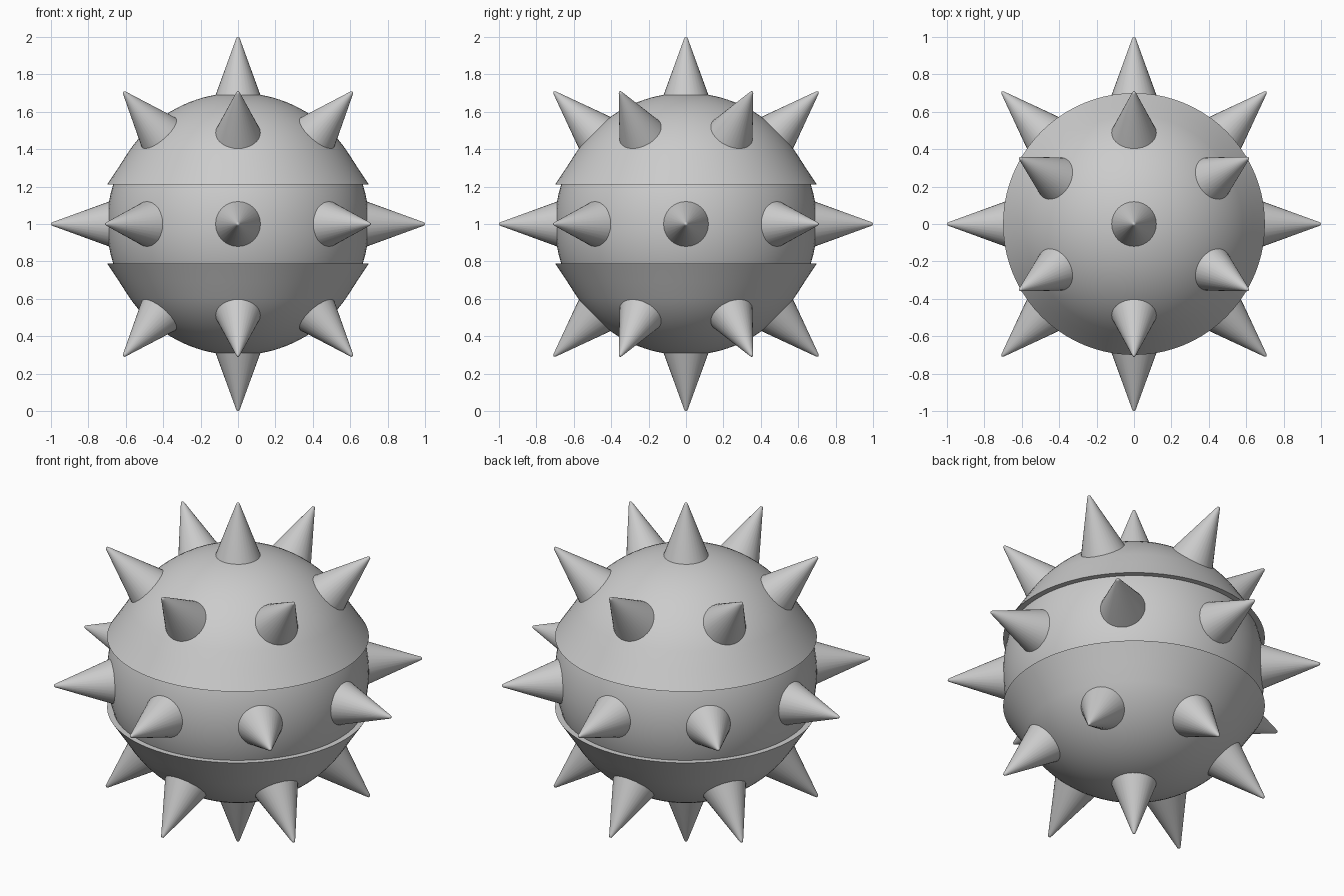
import bpy, bmesh
from math import sin, cos, pi, radians
from mathutils import Vector, Matrix

cube = bpy.data.objects.get("Cube")
if cube:
    bpy.data.objects.remove(cube, do_unlink=True)

CENTRE = Vector((0, 0, 1))
RADIUS = 0.7

# One plain grey metal for everything
metal = bpy.data.materials.new("grey_metal")
metal.use_nodes = True
GREY = (0.6, 0.6, 0.6, 1)
metal.diffuse_color = GREY
metal.node_tree.nodes["Principled BSDF"].inputs["Base Color"].default_value = GREY


def lathe(name, profile, steps, direction=Vector((0, 0, 1)), sharp=35):
    """Spin an axis-to-axis (radius, height) profile, then aim it outward from the centre."""
    bm = bmesh.new()
    verts = [bm.verts.new((r, 0, h)) for r, h in profile]
    edges = [bm.edges.new(pair) for pair in zip(verts, verts[1:])]
    bmesh.ops.spin(bm, geom=verts + edges, cent=(0, 0, 0), axis=(0, 0, 1),
                   angle=2 * pi, steps=steps)
    bmesh.ops.remove_doubles(bm, verts=bm.verts, dist=0.0002)
    bmesh.ops.recalc_face_normals(bm, faces=bm.faces)
    mesh = bpy.data.meshes.new(name)
    bm.to_mesh(mesh)
    bm.free()
    mesh.materials.append(metal)
    obj = bpy.data.objects.new(name, mesh)
    bpy.context.collection.objects.link(obj)
    turn = Vector((0, 0, 1)).rotation_difference(direction)
    obj.matrix_world = Matrix.Translation(CENTRE) @ turn.to_matrix().to_4x4()
    bpy.ops.object.select_all(action="DESELECT")
    obj.select_set(True)
    bpy.context.view_layer.objects.active = obj
    bpy.ops.object.shade_smooth_by_angle(angle=radians(sharp))
    return obj


def arc(radius, start, end, count):
    angles = [radians(start + (end - start) * i / count) for i in range(count + 1)]
    return [(max(radius * cos(a), 0), radius * sin(a)) for a in angles]


# Round body
lathe("body", arc(RADIUS, -90, 90, 40), 80)

# Flared shells over the top and bottom, leaving a recessed band between
shell = [(0, 0.21), (0.7, 0.21), (0.634, 0.31)] + arc(RADIUS + 0.001, 34, 90, 18)
lathe("upper_shell", shell, 80)
lathe("lower_shell", shell, 80, Vector((0, 0, -1)))

# Spikes with slightly blunted tips
spike = [(0, 0.64), (0.138, 0.64), (0.011, 0.988), (0.007, 0.997), (0, 1.0)]


def spike_ring(name, count, elevation, first):
    for i in range(count):
        a, e = radians(first + 360 * i / count), radians(elevation)
        aim = Vector((cos(a) * cos(e), sin(a) * cos(e), sin(e)))
        lathe(f"{name}_{i + 1}", spike, 32, aim, 60)


spike_ring("top_spike", 1, 90, 0)
spike_ring("upper_spike", 6, 45, 30)
spike_ring("middle_spike", 8, 0, 0)
spike_ring("lower_spike", 6, -45, 30)
spike_ring("bottom_spike", 1, -90, 0)
